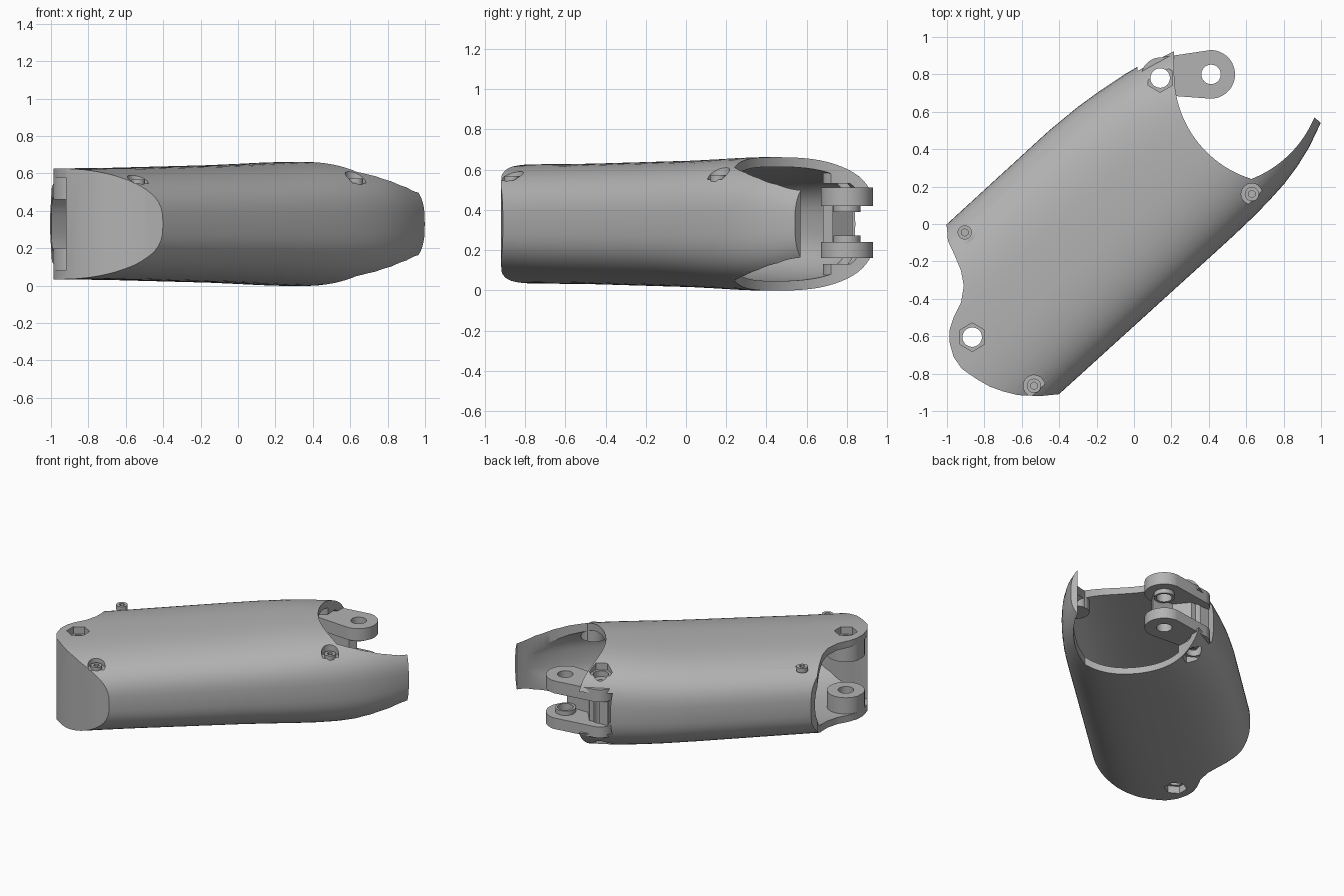
import bpy, bmesh
from math import sin, cos, pi, radians, copysign

cube = bpy.data.objects.get("Cube")
if cube:
    bpy.data.objects.remove(cube, do_unlink=True)

grey = bpy.data.materials.new("plain grey")
grey.use_nodes = True
COLOUR = (0.45, 0.45, 0.45, 1)
grey.diffuse_color = COLOUR
for node in grey.node_tree.nodes:
    if node.type == 'BSDF_PRINCIPLED':
        node.inputs["Base Color"].default_value = COLOUR

MID = 0.33                     # height of the centre line
TILT = radians(42.4)           # direction of the long axis in plan
FAR = 2


def finish_mesh(name, bm):
    bmesh.ops.recalc_face_normals(bm, faces=bm.faces)
    mesh = bpy.data.meshes.new(name)
    bm.to_mesh(mesh)
    bm.free()
    mesh.materials.append(grey)
    obj = bpy.data.objects.new(name, mesh)
    bpy.context.scene.collection.objects.link(obj)
    return obj


def prism(name, points, low, high):
    """Vertical extrusion of a plan outline."""
    bm = bmesh.new()
    rings = [[bm.verts.new((x, y, z)) for x, y in points] for z in (low, high)]
    for ring in rings:
        bm.faces.new(ring)
    n = len(points)
    for i in range(n):
        j = (i + 1) % n
        bm.faces.new((rings[0][i], rings[0][j], rings[1][j], rings[1][i]))
    return finish_mesh(name, bm)


def arc(x, y, r, start, end, steps=24):
    angles = [radians(start + (end - start) * i / steps) for i in range(steps + 1)]
    return [(x + r * cos(a), y + r * sin(a)) for a in angles]


def cylinder(name, x, y, r, low, high, sides=32):
    return prism(name, arc(x, y, r, 90, 450, sides)[:-1], low, high)


def combine(target, other, operation):
    mod = target.modifiers.new("cut", 'BOOLEAN')
    mod.operation = operation
    mod.solver = 'EXACT'
    mod.object = other
    bpy.context.view_layer.objects.active = target
    bpy.ops.object.modifier_apply(modifier=mod.name)
    bpy.data.objects.remove(other, do_unlink=True)


def smooth(obj):
    bpy.ops.object.select_all(action='DESELECT')
    obj.select_set(True)
    bpy.context.view_layer.objects.active = obj
    bpy.ops.object.shade_smooth_by_angle(angle=radians(28))


# Stations along the axis: position, right edge, left edge, half height
STATIONS = [(-1.4, -.40, .674, .295), (-.75, -.402, .674, .30),
            (0, -.404, .675, .315), (.2, -.405, .665, .322), (.35, -.405, .648, .328),
            (.5, -.402, .625, .332), (.62, -.395, .60, .331), (.74, -.383, .57, .326),
            (.85, -.362, .54, .314), (.97, -.328, .50, .29),
            (1.1, -.275, .45, .25), (1.3, -.18, .38, .19)]


def body_loft(name, inset, sides=72, power=2.8):
    """Rounded box-like body swept along the tilted axis."""
    bm = bmesh.new()
    rings = []
    for u, right, left, half in STATIONS:
        centre, width, half = (right + left) / 2, (left - right) / 2 - inset, half - inset
        ring = []
        for i in range(sides):
            a = 2 * pi * i / sides
            c, s = [copysign(abs(f) ** (2 / power), f) for f in (cos(a), sin(a))]
            v = centre + width * c
            ring.append(bm.verts.new((u * cos(TILT) - v * sin(TILT),
                                      u * sin(TILT) + v * cos(TILT), MID + half * s)))
        rings.append(ring)
    for a, b in zip(rings, rings[1:]):
        for i in range(sides):
            j = (i + 1) % sides
            bm.faces.new((a[i], a[j], b[j], b[i]))
    bm.faces.new(rings[0])
    bm.faces.new(rings[-1])
    return finish_mesh(name, bm)


# Plan outline: wavy near end, then guard strip, then the round cut at the far end
near_end = [(-1.02, .05), (-1, -.02), (-.995, -.09), (-.96, -.165), (-.925, -.25),
            (-.91, -.33), (-.925, -.42), (-.965, -.5), (-.985, -.56), (-.987, -.63),
            (-.965, -.71), (-.92, -.775), (-.84, -.83), (-.77, -.87), (-.7, -.895),
            (-.62, -.915), (-.5, -.92), (-.4, -.91), (-.36, -.95)]
outline = near_end + [(1.2, .35), (1.04, .505), (.965, .57)]
outline += arc(.41, .8, .6, -23, -69) + arc(.8, .8, .585, 252, 180) + [(.215, 1.2), (-1.02, 1.2)]

nut_posts = [(-.865, -.605), (.14, .78)]
screws = [(-.905, -.045, .575), (.63, .16, .55), (-.535, -.865, .545)]

# Hollow interior, leaving the closed end wall and the inner bosses
cavity = body_loft("cavity", .048)
combine(cavity, prism("cavity_plan", [(-1.3, .3), (-1.3, -.77), (-.84, -.775), (-.7, -.845),
        (-.55, -.87), (-.4, -.86), (FAR, -.86), (FAR, FAR), (-1.3, FAR)], -1, FAR), 'INTERSECT')
for low, high in ((-.1, .2), (.46, .8)):
    combine(cavity, cylinder("boss", *nut_posts[0], .125, low, high), 'DIFFERENCE')
for low, high in ((-.1, .13), (.53, .8)):
    combine(cavity, cylinder("boss", *nut_posts[1], .1, low, high), 'DIFFERENCE')
for x, y, floor in screws:
    combine(cavity, cylinder("boss", x, y, .085, floor - .07, .8), 'DIFFERENCE')

# Outer shell
shell = body_loft("shell", 0)
combine(shell, prism("plan", outline, -1, FAR), 'INTERSECT')
combine(shell, cavity, 'DIFFERENCE')

# Side window beside the hinge
combine(shell, prism("window", [(.02, .74), (.4, .74), (.4, 1.1), (.02, 1.1)], .18, .48), 'DIFFERENCE')

# Through holes with hexagonal nut pockets above and below
for x, y in nut_posts:
    combine(shell, cylinder("bolt_hole", x, y, .052, -1, FAR), 'DIFFERENCE')
    for low, high in ((-.5, .085), (.575, 1)):
        combine(shell, cylinder("nut_pocket", x, y, .076, low, high, 6), 'DIFFERENCE')

# Screw pockets and socket-head screws
for number, (x, y, floor) in enumerate(screws, 1):
    combine(shell, cylinder("pocket", x, y, .057, floor, 1), 'DIFFERENCE')
    head = cylinder(f"screw_{number}", x, y, .038, floor - .01, floor + .022)
    combine(head, cylinder("socket", x, y, .02, floor, 1, 6), 'DIFFERENCE')
    smooth(head)
smooth(shell)

# Hinge fork: two plates, spacer rings and a joining web
fork_plan = arc(.41, .8, .13, -90, 90) + arc(.14, .79, .1, 90, 270)
fork = prism("hinge_fork", fork_plan, .16, .24)
combine(fork, prism("upper_plate", fork_plan, .42, .51), 'UNION')
combine(fork, prism("web", [(.05, .828), (.2, .828), (.28, .73), (.45, .73), (.42, .68),
                            (.1, .70)], .2, .46), 'UNION')
for low, high in ((.2, .272), (.388, .46)):
    combine(fork, cylinder("spacer", .41, .8, .068, low, high), 'UNION')
for x in (.14, .412):
    combine(fork, cylinder("pin_hole", x, .78 if x < .2 else .8, .052, -1, FAR), 'DIFFERENCE')
smooth(fork)
